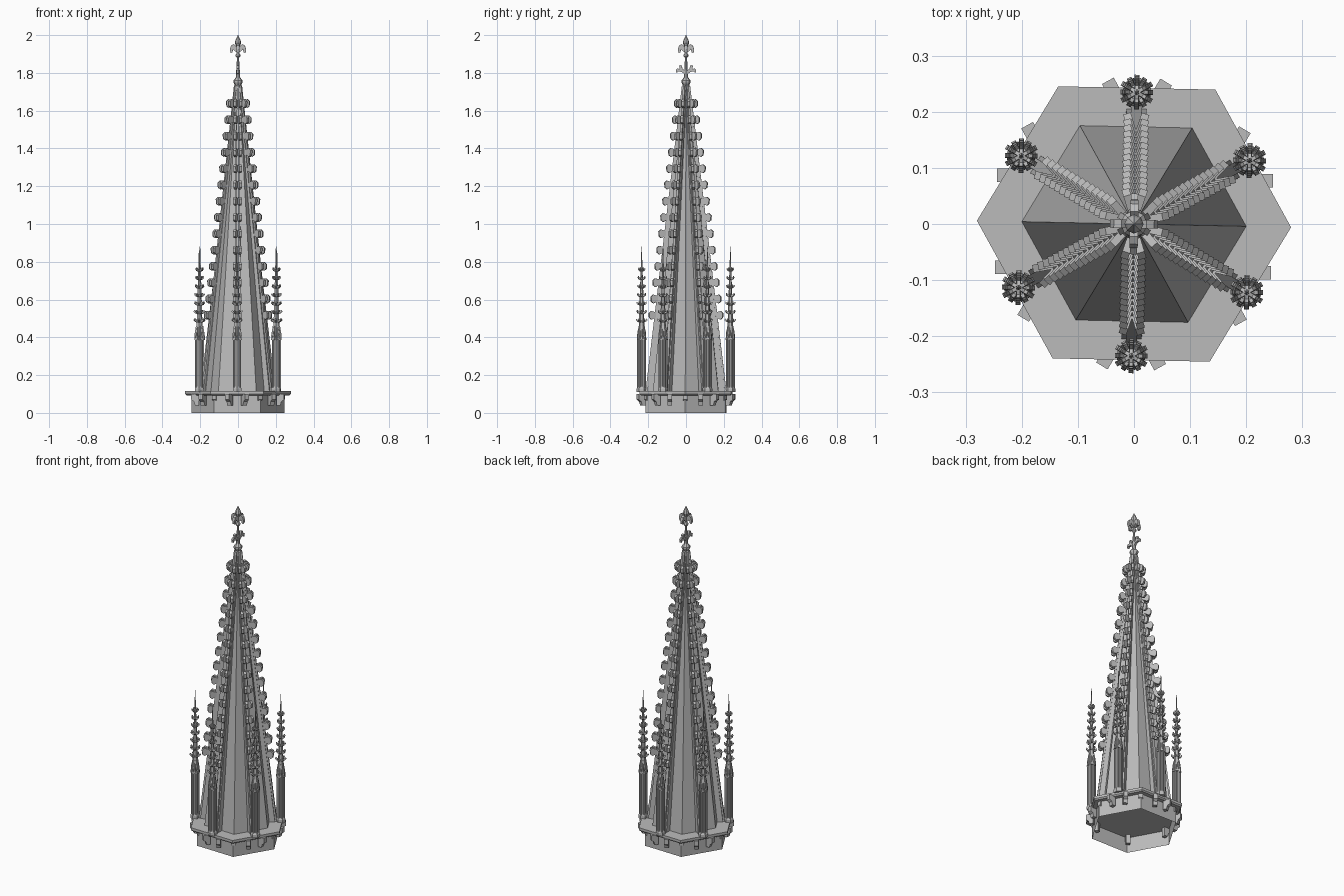
import bpy, bmesh
from math import radians, cos, pi
from mathutils import Matrix

cube = bpy.data.objects.get("Cube")
if cube:
    bpy.data.objects.remove(cube)

stone = bpy.data.materials.new("grey stone")
stone.use_nodes = True
GREY = (0.5, 0.5, 0.5, 1)
stone.diffuse_color = GREY
bsdf = next(n for n in stone.node_tree.nodes if n.type == 'BSDF_PRINCIPLED')
bsdf.inputs["Base Color"].default_value = GREY
bsdf.inputs["Roughness"].default_value = 0.8

TURN = -1.2                      # slight twist of the whole plan
CORNERS = [TURN + 30 + 60 * k for k in range(6)]
SIDES = [TURN + 60 * k for k in range(6)]


def spin(deg):
    return Matrix.Rotation(radians(deg), 4, 'Z')


def move(x, y, z):
    return Matrix.Translation((x, y, z))


def cone(bm, n, r1, r2, z0, z1, m=Matrix(), caps=True):
    """Upright n-sided frustum with one corner at 30 degrees."""
    bmesh.ops.create_cone(bm, cap_ends=caps, segments=n, radius1=r1, radius2=r2,
                          depth=z1 - z0,
                          matrix=m @ move(0, 0, (z0 + z1) / 2) @ spin(90))


def lathe(bm, n, rings, m=Matrix()):
    """Stack of frustums through (radius, height) pairs."""
    for (r1, z0), (r2, z1) in zip(rings, rings[1:]):
        cone(bm, n, r1, r2, z0, z1, m)


def plate(bm, profile, width, m=Matrix(), taper=1.0):
    """Radius-height outline given thickness; taper narrows the upper half."""
    mid = len(profile) // 2
    rows = []
    for s in (-0.5, 0.5):
        rows.append([bm.verts.new(m @ move(r, s * width * (taper if i >= mid else 1), z)
                                  .translation)
                     for i, (r, z) in enumerate(profile)])
    a, b = rows
    bm.faces.new(a)
    bm.faces.new(b[::-1])
    for i in range(len(a)):
        j = (i + 1) % len(a)
        bm.faces.new((a[j], a[i], b[i], b[j]))


def finish(bm, name):
    bmesh.ops.recalc_face_normals(bm, faces=bm.faces)
    mesh = bpy.data.meshes.new(name)
    bm.to_mesh(mesh)
    bm.free()
    mesh.materials.append(stone)
    ob = bpy.data.objects.new(name, mesh)
    bpy.context.scene.collection.objects.link(ob)
    return ob


# Hollow hexagonal drum, open underneath
HEX = spin(TURN)
bm = bmesh.new()
cone(bm, 6, 0.245, 0.245, 0, 0.1, HEX, caps=False)
finish(bm, "base_drum")

# Projecting ledge
bm = bmesh.new()
lathe(bm, 6, [(0.272, 0.093), (0.28, 0.1), (0.28, 0.115)], HEX)
finish(bm, "base_ledge")

# Brackets below the ledge, three on each side
bm = bmesh.new()
bracket = [(0.205, 0.04), (0.226, 0.04), (0.232, 0.06), (0.246, 0.07),
           (0.246, 0.1), (0.205, 0.1)]
for a in SIDES:
    for offset in (-0.082, 0, 0.082):
        plate(bm, bracket, 0.024, spin(a) @ move(0, offset, 0))
finish(bm, "ledge_brackets")

# Main spire
BASE_R, BASE_Z, APEX_Z = 0.2, 0.115, 1.78
bm = bmesh.new()
cone(bm, 6, BASE_R, 0.004, BASE_Z, APEX_Z, HEX)
finish(bm, "spire")


def spire_radius(z):
    return BASE_R * (APEX_Z - z) / (APEX_Z - BASE_Z)


# Stepped ribs on the six spire edges
bm = bmesh.new()
for a in CORNERS:
    for width, out in ((0.036, 0.005), (0.02, 0.014)):
        rib = [(BASE_R - 0.04, BASE_Z), (BASE_R + out, BASE_Z),
               (0.008 + out, 1.73), (0, 1.75)]
        plate(bm, rib, width, spin(a), taper=0.55)
finish(bm, "spire_ribs")

# Paired leaf crockets climbing each rib
bm = bmesh.new()
leaf = [(0, -0.014), (0.024, -0.026), (0.036, -0.017), (0.038, 0.008),
        (0.026, 0.02), (0, 0.012)]
for a in CORNERS:
    for k in range(14):
        z = 0.52 + k * 0.0862
        for side in (-1, 1):
            m = spin(a) @ move(spire_radius(z) + 0.009, side * 0.005, z) @ spin(side * 18)
            plate(bm, leaf, 0.014, m)
finish(bm, "spire_crockets")

# Corner pinnacles: clustered shaft, gablets, crocketed needle
bm = bmesh.new()
frond = [(0, -0.008), (0.7, -0.004), (1, 0.006), (0.9, 0.014), (0.6, 0.006), (0, 0.01)]
gablet = [(0, 0.385), (0.025, 0.385), (0.025, 0.41), (0.017, 0.46), (0, 0.46)]
for a in CORNERS:
    at = spin(a) @ move(0.235, 0, 0)
    lathe(bm, 6, [(0.026, BASE_Z - 0.005), (0.026, 0.13), (0.019, 0.14), (0.019, 0.4),
                  (0.024, 0.41), (0.022, 0.43), (0.015, 0.46), (0.001, 0.88)], at)
    for s in range(6):
        cone(bm, 6, 0.006, 0.006, BASE_Z, 0.4, at @ spin(60 * s) @ move(0.018, 0, 0))
        plate(bm, gablet, 0.016, at @ spin(60 * s + 30), taper=0.3)
    for k in range(7):
        z = 0.485 + k * 0.045
        reach = 0.031 - k * 0.0018
        for s in range(6):
            m = at @ spin(60 * s + 30 * (k % 2)) @ move(0, 0, z)
            plate(bm, [(r * reach, h) for r, h in frond], 0.009, m, taper=0.7)
finish(bm, "corner_pinnacles")

# Finial stem, collar and bud
bm = bmesh.new()
lathe(bm, 8, [(0.014, 1.73), (0.024, 1.75), (0.024, 1.76), (0.012, 1.775),
              (0.007, 1.85), (0.006, 1.88), (0.013, 1.887), (0.013, 1.895),
              (0.007, 1.905), (0.008, 1.935), (0.017, 1.96), (0.013, 1.975),
              (0.001, 2.0)], HEX)
finish(bm, "finial_stem")

# Two spreading stem leaves along the depth axis
bm = bmesh.new()
low = [(0, 1.785), (0.022, 1.805), (0.04, 1.808), (0.05, 1.798), (0.054, 1.815),
       (0.044, 1.824), (0.034, 1.82), (0.036, 1.838), (0.024, 1.842),
       (0.018, 1.82), (0, 1.81)]
for a in (90, 270):
    plate(bm, low, 0.013, spin(TURN + a))
finish(bm, "finial_lower_leaves")

# Four drooping petals around the bud
bm = bmesh.new()
petal = [(0, 1.905), (0.016, 1.915), (0.026, 1.926), (0.03, 1.908), (0.039, 1.905),
         (0.043, 1.925), (0.036, 1.945), (0.022, 1.952), (0.01, 1.94), (0, 1.935)]
for a in range(0, 360, 90):
    plate(bm, petal, 0.015, spin(TURN + a))
finish(bm, "finial_petals")
